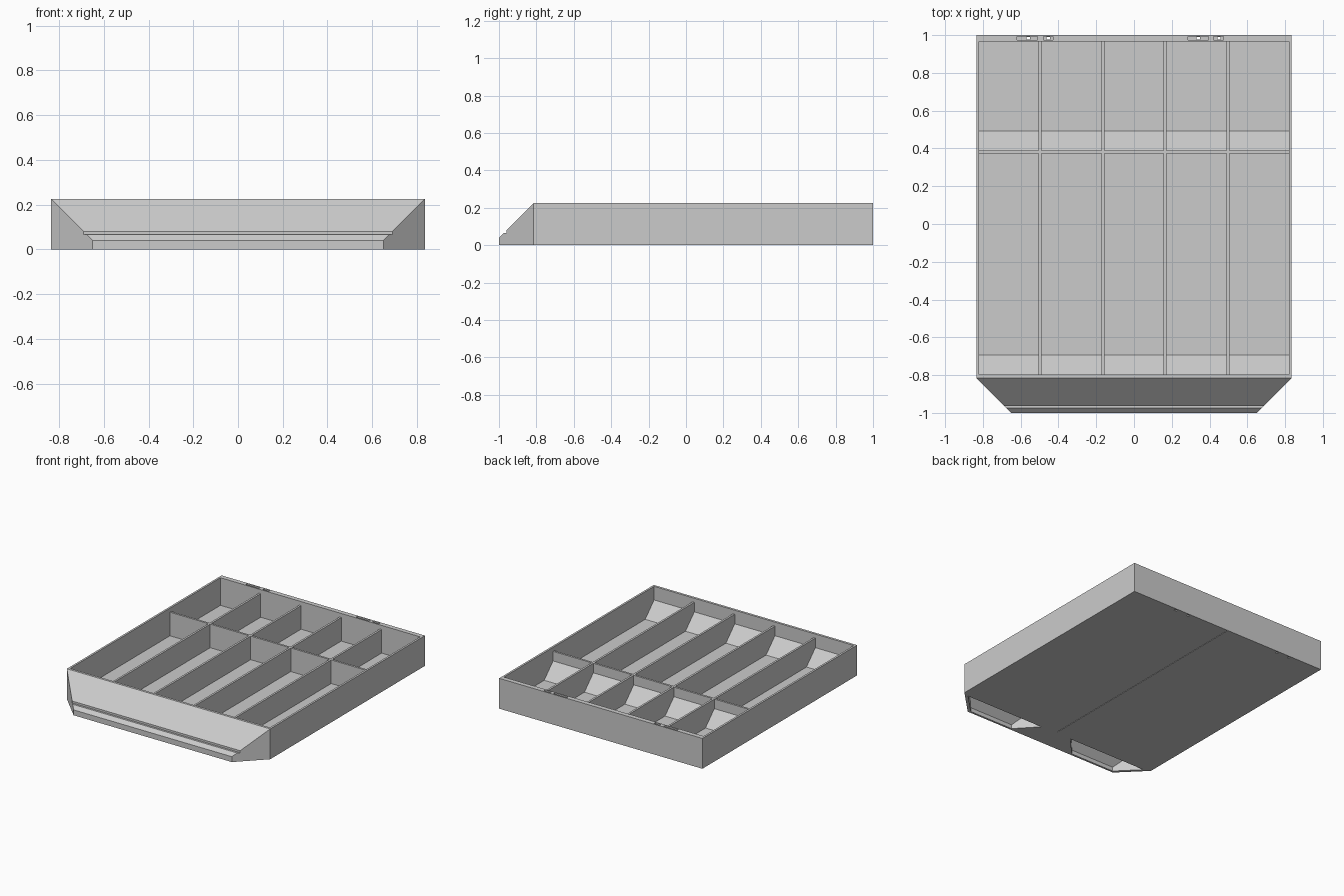
import bpy, bmesh

if "Cube" in bpy.data.objects:
    bpy.data.objects.remove(bpy.data.objects["Cube"])

grey = bpy.data.materials.new("light grey plastic")
grey.diffuse_color = (0.6, 0.6, 0.6, 1)
grey.use_nodes = True
grey.node_tree.nodes["Principled BSDF"].inputs["Base Color"].default_value = grey.diffuse_color


def hull(name, pts):
    """Convex solid around a few points."""
    me = bpy.data.meshes.new(name)
    bm = bmesh.new()
    for p in pts:
        bm.verts.new(p)
    bmesh.ops.convex_hull(bm, input=bm.verts)
    bmesh.ops.dissolve_limit(bm, angle_limit=0.01, verts=bm.verts, edges=bm.edges)
    bmesh.ops.recalc_face_normals(bm, faces=bm.faces)
    bm.to_mesh(me)
    bm.free()
    ob = bpy.data.objects.new(name, me)
    bpy.context.collection.objects.link(ob)
    me.materials.append(grey)
    return ob


def box(name, x0, x1, y0, y1, z0, z1):
    return hull(name, [(x, y, z) for x in (x0, x1) for y in (y0, y1) for z in (z0, z1)])


def extrude_x(name, profile, x0, x1):
    """Solid from a (y, z) profile swept along x."""
    me = bpy.data.meshes.new(name)
    bm = bmesh.new()
    face = bm.faces.new([bm.verts.new((x0, y, z)) for y, z in profile])
    new = bmesh.ops.extrude_face_region(bm, geom=[face])["geom"]
    bmesh.ops.translate(bm, vec=(x1 - x0, 0, 0),
                        verts=[v for v in new if isinstance(v, bmesh.types.BMVert)])
    bmesh.ops.recalc_face_normals(bm, faces=bm.faces)
    bm.to_mesh(me)
    bm.free()
    ob = bpy.data.objects.new(name, me)
    bpy.context.collection.objects.link(ob)
    me.materials.append(grey)
    return ob


def cut(target, cutter):
    m = target.modifiers.new("cut", "BOOLEAN")
    m.operation = "DIFFERENCE"
    m.solver = "EXACT"
    m.object = cutter
    cutter.hide_render = True
    cutter.hide_viewport = True


W, H = 0.835, 0.225          # half width, height
FLOOR, RIB = 0.02, 0.195     # floor level, divider top
IN_X, IN_F, IN_B = 0.82, -0.797, 0.965

# Tray body with sloping front and small step near the lip
body = extrude_x("tray_body", [(1, 0), (1, H), (-0.815, H), (-0.96, 0.08), (-0.96, 0.065),
                               (-0.975, 0.065), (-1, 0.04), (-1, 0)], -W, W)
cut(body, box("interior_cutter", -IN_X, IN_X, IN_F, IN_B, FLOOR, 0.4))

for s in (-1, 1):
    # Chamfered front corners
    cut(body, hull("corner_cutter", [(s * x, y, z) for z in (-0.1, 0.4) for x, y in
                                     ((W + 0.1, -0.715), (0.55, -1.1), (W + 0.1, -1.1))]))
    # Hollows under the sloping front
    cut(body, hull("hollow_cutter", [(s * x, y, z) for x, y, top in
                                     ((0.13, -0.835, 0.18), (0.785, -0.835, 0.18),
                                      (0.27, -0.985, 0.03), (0.635, -0.985, 0.03))
                                     for z in (-0.05, top)]))

# Slots and through holes in the rear rim
for x0, x1, hole in ((-0.62, -0.51, -0.56), (-0.48, -0.43, -0.455),
                     (0.285, 0.395, 0.34), (0.42, 0.475, 0.45)):
    cut(body, box("slot_cutter", x0, x1, 0.974, 0.992, H - 0.03, 0.4))
    cut(body, box("hole_cutter", hole - 0.009, hole + 0.009, 0.976, 0.99, -0.1, 0.3))

# Fine seam along the underside
cut(body, box("seam_cutter", -0.002, 0.002, -0.82, 1.1, -0.1, 0.003))

# Dividers
T = 0.0075
for x in (-0.497, -0.165, 0.165, 0.497):
    box("long_divider", x - T, x + T, IN_F - 0.005, IN_B + 0.005, FLOOR - 0.005, RIB)
box("cross_divider", -IN_X - 0.005, IN_X + 0.005, 0.373, 0.388, FLOOR - 0.005, RIB)

# Scoop ramps at the front of each row of compartments
for y in (IN_F, 0.388):
    extrude_x("scoop_ramp", [(y - 0.004, FLOOR - 0.004), (y - 0.004, FLOOR + 0.104),
                             (y, FLOOR + 0.104), (y + 0.104, FLOOR), (y + 0.104, FLOOR - 0.004)],
              -IN_X - 0.003, IN_X + 0.003)
